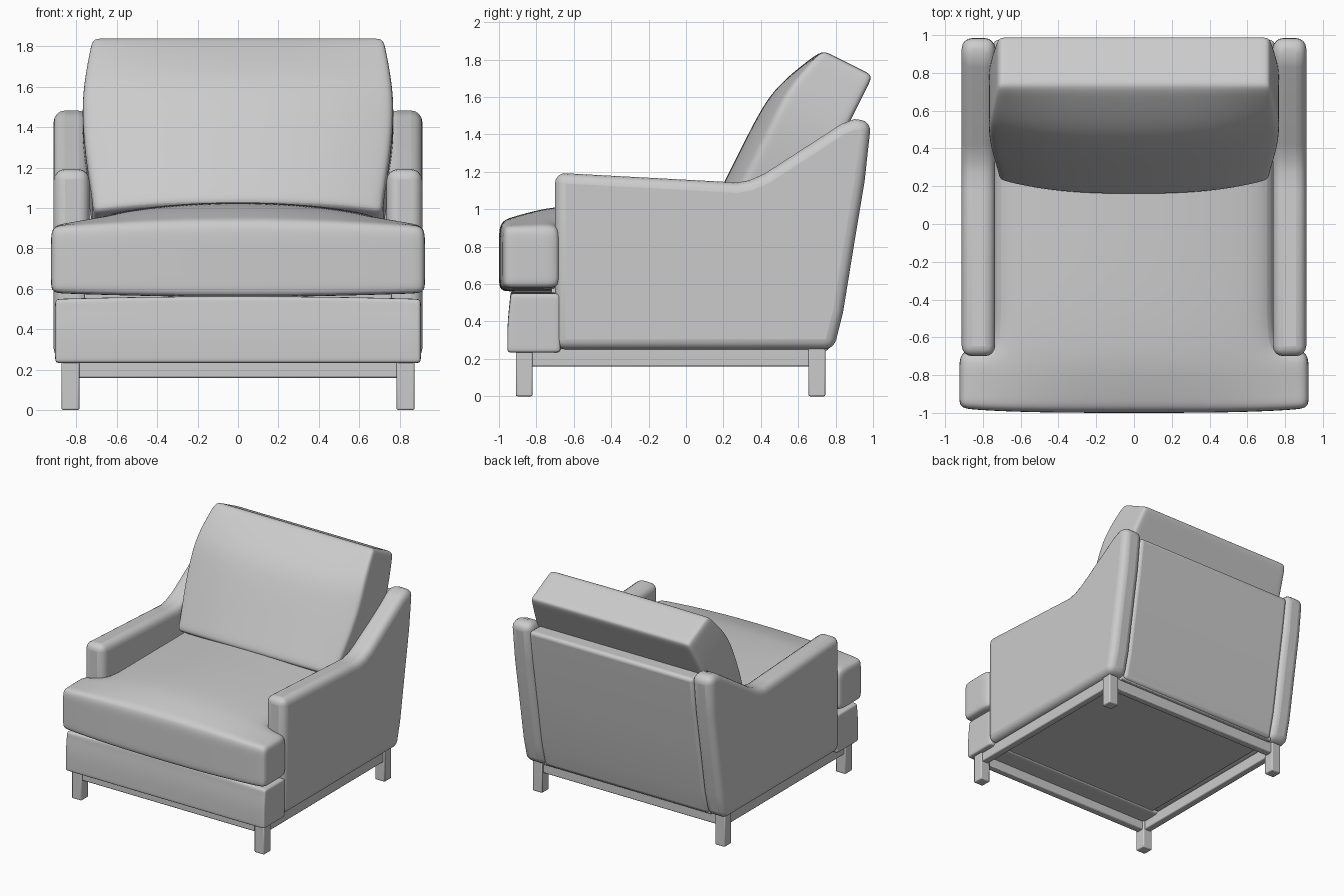
import bpy, bmesh, math
from mathutils import Vector

cube = bpy.data.objects.get("Cube")
if cube:
    bpy.data.objects.remove(cube, do_unlink=True)

grey = bpy.data.materials.new("light grey")
grey.use_nodes = True
COLOUR = (0.6, 0.6, 0.6, 1)
grey.diffuse_color = COLOUR
grey.node_tree.nodes["Principled BSDF"].inputs["Base Color"].default_value = COLOUR


def finish(bm, name, bevel=0, segments=4, subsurf=0):
    """Turn a bmesh into a smooth shaded object with its modifiers."""
    bmesh.ops.recalc_face_normals(bm, faces=bm.faces)
    mesh = bpy.data.meshes.new(name)
    bm.to_mesh(mesh)
    bm.free()
    mesh.materials.append(grey)
    ob = bpy.data.objects.new(name, mesh)
    bpy.context.collection.objects.link(ob)
    if bevel:
        mod = ob.modifiers.new("Bevel", 'BEVEL')
        mod.width, mod.segments = bevel, segments
        mod.limit_method = 'ANGLE'
        mod.angle_limit = math.radians(40)
    if subsurf:
        mod = ob.modifiers.new("Subdivision", 'SUBSURF')
        mod.levels = mod.render_levels = subsurf
    bpy.ops.object.select_all(action='DESELECT')
    ob.select_set(True)
    bpy.context.view_layer.objects.active = ob
    bpy.ops.object.shade_smooth_by_angle(angle=math.radians(40))
    return ob


def box(name, lo, hi, bevel=0.008, segments=2):
    bm = bmesh.new()
    bmesh.ops.create_cube(bm, size=1)
    for v in bm.verts:
        v.co = Vector([a + (c + 0.5) * (b - a) for a, b, c in zip(lo, hi, v.co)])
    return finish(bm, name, bevel, segments)


def side_profile(name, points, x0, x1, bevel):
    """Extrude a (y, z) outline from x0 to x1."""
    bm = bmesh.new()
    face = bm.faces.new([bm.verts.new((x0, y, z)) for y, z in points])
    ext = bmesh.ops.extrude_face_region(bm, geom=[face])["geom"]
    bmesh.ops.translate(bm, vec=(x1 - x0, 0, 0),
                        verts=[g for g in ext if isinstance(g, bmesh.types.BMVert)])
    return finish(bm, name, bevel)


def soft_block(name, half_xs, ys, zs, warp, keep=lambda x, y: True):
    """Upholstered cage of cells, shaped by warp and rounded by subdivision."""
    cuts = [[-x for x in half_xs] + half_xs[::-1], ys, zs]
    bm = bmesh.new()
    verts = {}

    def vert(idx):
        if idx not in verts:
            verts[idx] = bm.verts.new(warp(*[c[i] for c, i in zip(cuts, idx)]))
        return verts[idx]

    def filled(cell):
        if any(i < 0 or i >= len(c) - 1 for c, i in zip(cuts, cell)):
            return False
        mid = [(c[i] + c[i + 1]) / 2 for c, i in zip(cuts, cell)]
        return keep(mid[0], mid[1])

    for i in range(len(cuts[0]) - 1):
        for j in range(len(ys) - 1):
            for k in range(len(zs) - 1):
                cell = (i, j, k)
                if not filled(cell):
                    continue
                for axis in range(3):
                    for step in (0, 1):
                        other = list(cell)
                        other[axis] += 2 * step - 1
                        if filled(other):
                            continue
                        quad = []
                        for a, b in ((0, 0), (1, 0), (1, 1), (0, 1)):
                            c = list(cell)
                            c[axis] += step
                            c[(axis + 1) % 3] += a
                            c[(axis + 2) % 3] += b
                            quad.append(vert(tuple(c)))
                        bm.faces.new(quad)
    return finish(bm, name, subsurf=3)


# Legs and the wooden rails between them
LEG_X, FRONT_Y, BACK_Y = 0.785, -0.91, 0.655
for side, s in (("left", 1), ("right", -1)):
    xs = sorted((s * LEG_X, s * (LEG_X + 0.088)))
    for end, y in (("front", FRONT_Y), ("back", BACK_Y)):
        box(f"{end}_{side}_leg", (xs[0], y, 0), (xs[1], y + 0.09, 0.255))
    xr = sorted((s * 0.80, s * 0.86))
    box(f"{side}_rail", (xr[0], FRONT_Y + 0.05, 0.16), (xr[1], BACK_Y + 0.05, 0.255))
for end, y in (("front", FRONT_Y), ("back", BACK_Y)):
    box(f"{end}_rail", (-0.8, y + 0.015, 0.16), (0.8, y + 0.075, 0.255))

# Seat base
box("seat_base", (-0.76, -0.72, 0.245), (0.76, 0.76, 0.6))

# Sloping arms
back_edge = [(0.79, 0.25), (0.84, 0.45), (0.905, 0.85), (0.955, 1.15)]
arm = [(-0.70, 0.25), (-0.70, 1.195), (0.18, 1.148), (0.27, 1.142), (0.34, 1.155),
       (0.42, 1.19), (0.83, 1.455), (0.90, 1.482), (0.99, 1.47)] + back_edge[::-1]
for side, s in (("left", 1), ("right", -1)):
    side_profile(f"{side}_arm", arm, s * 0.735, s * 0.912, 0.055)

# Back panel between the arms
panel = [(y - 0.015, z) for y, z in back_edge] + [(0.98, 1.43), (0.80, 1.43), (0.60, 0.25)]
side_profile("back_panel", panel, -0.745, 0.745, 0.03)


# Front apron
def apron_shape(x, y, z):
    if z > 0.5:
        z += 0.015 * (1 - (x / 0.9) ** 2)
        y += 0.015 if y < -0.9 else 0
    return x, y, z


soft_block("front_apron", [0.905, 0.87, 0.7, 0.3], [-0.955, -0.92, -0.72, -0.67],
           [0.233, 0.265, 0.4, 0.51, 0.55], apron_shape)


# Seat cushion with wings in front of the arms
def seat_shape(x, y, z):
    t = min(max((y + 1.0) / 0.5, 0), 1)
    rise = 0.2 + 0.8 * t * (2 - t)
    round_x = max(0, 1 - (x / 0.93) ** 2)
    if z > 0.85:
        z += 0.125 * rise * round_x
    elif z < 0.6:
        z += 0.02 * (1 - round_x)
    if y < -0.9:
        y += 0.025 * (x / 0.92) ** 4
    return x, y, z


soft_block("seat_cushion", [0.925, 0.85, 0.745, 0.5, 0.2],
           [-1.0, -0.93, -0.80, -0.675, -0.4, 0.0, 0.4, 0.55],
           [0.56, 0.64, 0.82, 0.91], seat_shape,
           keep=lambda x, y: abs(x) < 0.745 or y < -0.675)


# Leaning back cushion: y is depth from the rear face, z runs down from the top
def back_shape(x, depth, z):
    t = min(-z / 0.42, 1)
    thick = 0.30 + 0.16 * math.sin(t * math.pi / 2)
    thick -= 0.09 * t * (abs(x) / 0.76) ** 3
    n = depth * thick
    x *= 0.94 + 0.07 * math.sin(min(-z / 0.9, 1) * math.pi)
    lean = math.radians(26.5)
    return (x, 1.0 - n * math.cos(lean) + z * math.sin(lean),
            1.715 + n * math.sin(lean) + z * math.cos(lean))


soft_block("back_cushion", [0.765, 0.71, 0.5, 0.2], [0, 0.18, 0.5, 0.84, 1.0],
           [-1.0, -0.92, -0.7, -0.45, -0.28, -0.07, 0], back_shape)
